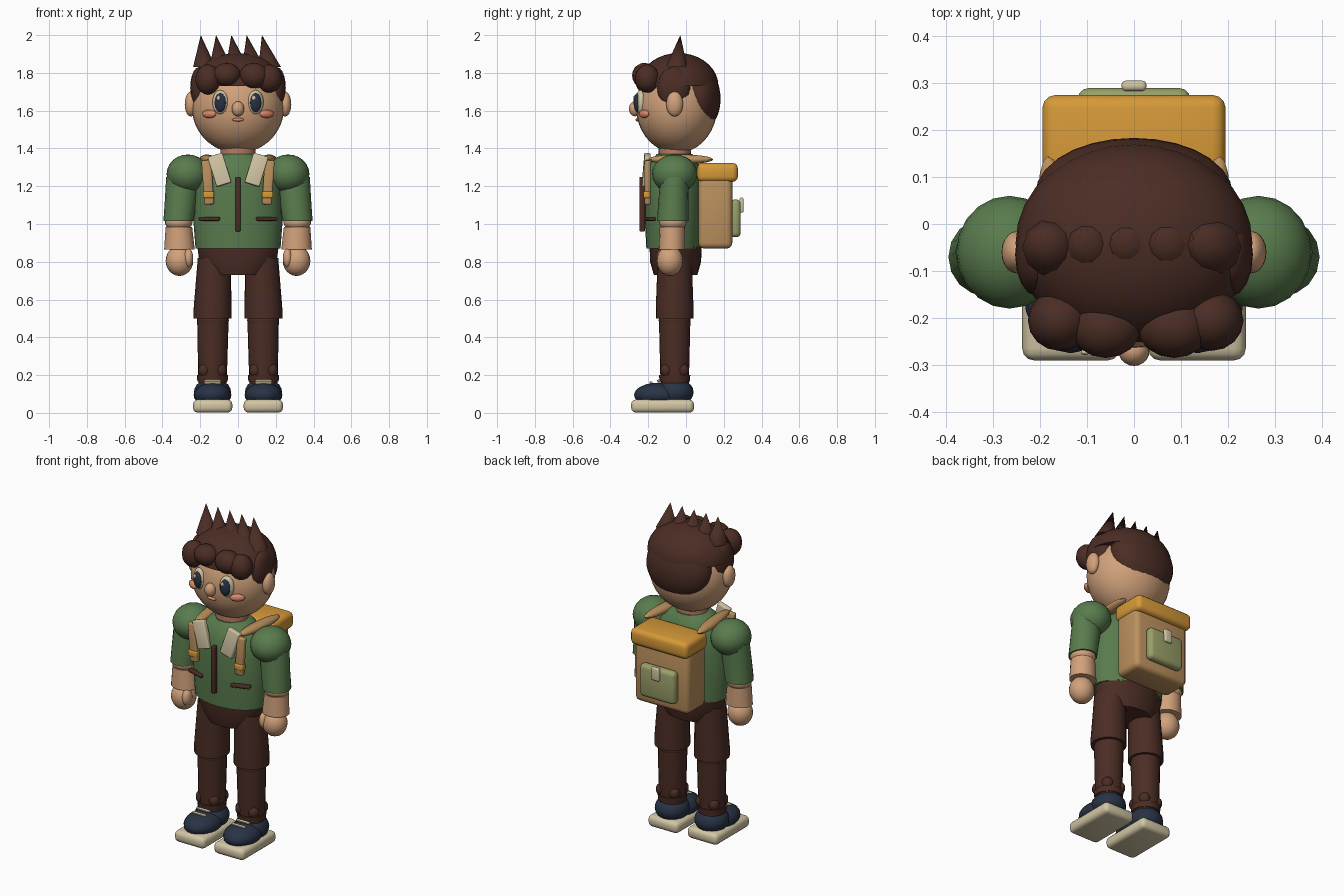
import bpy, bmesh, math
from mathutils import Vector, Matrix, Euler

old = bpy.data.objects.get("Cube")
if old:
    bpy.data.objects.remove(old, do_unlink=True)


def colour(name, r, g, b):
    m = bpy.data.materials.new(name)
    m.use_nodes = True
    m.diffuse_color = (r, g, b, 1)
    bsdf = m.node_tree.nodes["Principled BSDF"]
    bsdf.inputs["Base Color"].default_value = (r, g, b, 1)
    bsdf.inputs["Roughness"].default_value = 0.8
    return m


BROWN = colour("dark brown", .07, .026, .018)
GREEN = colour("jacket green", .1, .2, .075)
SKIN = colour("skin", .64, .36, .2)
NECK = colour("shaded skin", .45, .19, .11)
YELLOW = colour("mustard", .67, .32, .04)
TAN = colour("tan", .5, .28, .11)
OLIVE = colour("olive", .32, .35, .14)
CREAM = colour("cream", .64, .56, .37)
NAVY = colour("navy", .022, .033, .06)
BLUSH = colour("blush", .7, .25, .14)


def finish(name, bm, mat, angle=40):
    bmesh.ops.recalc_face_normals(bm, faces=bm.faces)
    me = bpy.data.meshes.new(name)
    bm.to_mesh(me)
    bm.free()
    me.materials.append(mat)
    ob = bpy.data.objects.new(name, me)
    bpy.context.collection.objects.link(ob)
    bpy.ops.object.select_all(action='DESELECT')
    bpy.context.view_layer.objects.active = ob
    ob.select_set(True)
    bpy.ops.object.shade_smooth_by_angle(angle=math.radians(angle))
    return ob


def place(loc, rot=(0, 0, 0), size=(1, 1, 1)):
    return Matrix.LocRotScale(Vector(loc), Euler(rot), Vector(size))


def ball(name, loc, radii, mat, rot=(0, 0, 0), seg=20, dome=False):
    bm = bmesh.new()
    bmesh.ops.create_uvsphere(bm, u_segments=seg, v_segments=seg // 2 + 2, radius=1)
    if dome:  # keep the upper half and close it
        cut = bmesh.ops.bisect_plane(bm, geom=bm.verts[:] + bm.edges[:] + bm.faces[:],
                                     plane_co=(0, 0, 0), plane_no=(0, 0, -1), clear_outer=True)
        edges = [e for e in cut["geom_cut"] if isinstance(e, bmesh.types.BMEdge)]
        bmesh.ops.holes_fill(bm, edges=edges)
    bm.transform(place(loc, rot, radii))
    return finish(name, bm, mat)


def box(name, loc, size, mat, bevel=.01, rot=(0, 0, 0)):
    bm = bmesh.new()
    bmesh.ops.create_cube(bm, size=1)
    bm.transform(place((0, 0, 0), size=size))
    if bevel:
        bmesh.ops.bevel(bm, geom=bm.edges[:], offset=bevel, segments=3,
                        profile=.5, affect='EDGES')
    bm.transform(place(loc, rot))
    return finish(name, bm, mat)


def loft(name, rings, mat, seg=20):
    """Elliptical rings (x, y, z, rx, ry) joined bottom to top."""
    bm = bmesh.new()
    loops = []
    for x, y, z, rx, ry in rings:
        loops.append([bm.verts.new((x + rx * math.cos(a), y + ry * math.sin(a), z))
                      for a in (i * math.tau / seg for i in range(seg))])
    for a, b in zip(loops, loops[1:]):
        for i in range(seg):
            j = (i + 1) % seg
            bm.faces.new((a[i], a[j], b[j], b[i]))
    bm.faces.new(loops[0])
    bm.faces.new(loops[-1])
    return finish(name, bm, mat)


def spike(name, base, tip, radius, mat):
    base, tip = Vector(base), Vector(tip)
    bm = bmesh.new()
    n = 10
    ring = [bm.verts.new(base + Vector((radius * math.cos(i * math.tau / n),
                                        radius * math.sin(i * math.tau / n), 0))) for i in range(n)]
    top = bm.verts.new(tip)
    for i in range(n):
        bm.faces.new((ring[i], ring[(i + 1) % n], top))
    bm.faces.new(ring)
    return finish(name, bm, mat)


# Head and face
ball("head", (0, -.05, 1.62), (.245, .215, .245), SKIN, seg=32)
ball("nose", (0, -.27, 1.61), (.033, .032, .04), SKIN)
ball("mouth", (0, -.258, 1.552), (.032, .01, .009), BLUSH, seg=12)
loft("neck", [(0, -.06, 1.3, .1, .09), (0, -.06, 1.42, .09, .085)], NECK)

# Hair: cap, back, fringe curls and a row of spikes
ball("hair_cap", (0, -.04, 1.73), (.252, .212, .175), BROWN, seg=32, dome=True)
ball("hair_back", (0, .065, 1.68), (.21, .117, .18), BROWN, rot=(.12, 0, 0), seg=28)
curls = [(-.158, -.205, 1.765, .068, .08), (-.06, -.22, 1.79, .075, .062),
         (.085, -.22, 1.785, .078, .068), (.165, -.205, 1.77, .068, .075)]
for i, (x, y, z, rx, rz) in enumerate(curls):
    ball(f"fringe_curl_{i}", (x, y, z), (rx, .065, rz), BROWN, seg=16)
for i in range(5):
    x = -.178 + .0865 * i
    spike(f"hair_spike_{i}", (x, -.05, 1.83), (-.197 + .081 * i, -.03, 2.0), .06, BROWN)

# Torso, hips and jacket trim
loft("jacket", [(0, -.065, .87, .225, .145), (0, -.065, 1.0, .235, .152),
                (0, -.065, 1.18, .228, .155), (0, -.065, 1.28, .205, .145),
                (0, -.06, 1.34, .15, .12), (0, -.06, 1.37, .1, .095)], GREEN, 28)
loft("hips", [(0, -.055, .73, .15, .115), (0, -.055, .8, .205, .135),
              (0, -.055, .88, .215, .138)], BROWN, 24)
box("zipper", (0, -.232, 1.105), (.026, .03, .29), BROWN, .006)

# Backpack
box("backpack_body", (0, .155, 1.07), (.37, .18, .4), TAN, .03)
box("backpack_lid", (0, .167, 1.273), (.39, .215, .1), YELLOW, .028)
box("backpack_pocket", (0, .262, 1.03), (.24, .055, .2), OLIVE, .024)
box("pocket_clasp", (0, .294, 1.1), (.053, .022, .08), CREAM, .009)

for side, s in (("right", -1), ("left", 1)):
    # Face pairs
    ball(f"{side}_ear", (s * .25, -.06, 1.635), (.032, .045, .066), SKIN)
    ball(f"{side}_eye", (s * .094, -.242, 1.645), (.043, .024, .064), CREAM, rot=(0, 0, s * .3))
    ball(f"{side}_iris", (s * .094, -.258, 1.643), (.031, .018, .05), NAVY, rot=(0, 0, s * .3))
    ball(f"{side}_eye_glint", (s * .094 - .01, -.273, 1.667), (.01, .006, .013), CREAM, seg=10)
    ball(f"{side}_cheek", (s * .152, -.222, 1.583), (.042, .018, .022), BLUSH, rot=(0, 0, s * .55))
    ball(f"{side}_sideburn", (s * .208, -.065, 1.72), (.045, .088, .11), BROWN, seg=16)

    # Arms
    ball(f"{side}_shoulder", (s * .265, -.06, 1.265), (.113, .12, .103), GREEN)
    loft(f"{side}_sleeve", [(s * .315, -.07, 1.015, .08, .083),
                            (s * .305, -.068, 1.1, .084, .08),
                            (s * .29, -.06, 1.25, .09, .075)], GREEN, 16)
    ball(f"{side}_elbow", (s * .314, -.07, 1.01), (.073, .073, .05), SKIN)
    loft(f"{side}_forearm", [(s * .31, -.075, .865, .081, .07),
                             (s * .313, -.072, .985, .07, .068)], SKIN, 16)
    ball(f"{side}_hand", (s * .31, -.085, .805), (.073, .07, .08), SKIN)
    ball(f"{side}_thumb", (s * .262, -.12, .82), (.026, .035, .05), SKIN, seg=14)

    # Collar flap, pocket slit and backpack straps
    box(f"{side}_collar_flap", (s * .098, -.21, 1.287), (.082, .034, .165), CREAM, .007,
        rot=(-.08, s * .3, 0))
    box(f"{side}_pocket_slit", (s * .152, -.19, 1.027), (.115, .03, .02), BROWN, .006,
        rot=(0, 0, s * .3))
    box(f"{side}_front_strap", (s * .16, -.203, 1.22), (.052, .032, .235), TAN, .01,
        rot=(0, s * .07, 0))
    box(f"{side}_strap_buckle", (s * .156, -.208, 1.155), (.06, .036, .036), YELLOW, .007)
    ball(f"{side}_shoulder_strap", (s * .165, -.03, 1.342), (.036, .175, .026), TAN,
         rot=(0, 0, -s * .1))

    # Legs
    loft(f"{side}_thigh", [(s * .135, -.06, .5, .1, .1), (s * .135, -.06, .55, .1, .1),
                           (s * .125, -.06, .82, .088, .09)], BROWN)
    ball(f"{side}_knee", (s * .133, -.06, .49), (.085, .085, .05), BROWN)
    loft(f"{side}_shin", [(s * .135, -.06, .15, .075, .075),
                          (s * .133, -.06, .48, .083, .083)], BROWN)
    loft(f"{side}_trouser_cuff", [(s * .135, -.06, .165, .08, .08),
                                  (s * .135, -.06, .2, .083, .083)], BROWN)
    for i in range(4):
        a = math.pi / 4 + i * math.pi / 2
        ball(f"{side}_cuff_fold_{i}", (s * .135 + .06 * math.cos(a), -.06 + .06 * math.sin(a), .225),
             (.034, .034, .038), BROWN, seg=10)

    # Shoes
    box(f"{side}_sole", (s * .134, -.124, .036), (.208, .333, .07), CREAM, .026)
    ball(f"{side}_shoe_toe", (s * .135, -.145, .095), (.1, .13, .065), NAVY)
    ball(f"{side}_shoe_heel", (s * .135, -.06, .11), (.098, .1, .075), NAVY)
    for i in range(2):
        box(f"{side}_lace_{i}", (s * .135, -.185 + .04 * i, .16 + .01 * i), (.09, .015, .012),
            CREAM, .004, rot=(.3, 0, 0))
